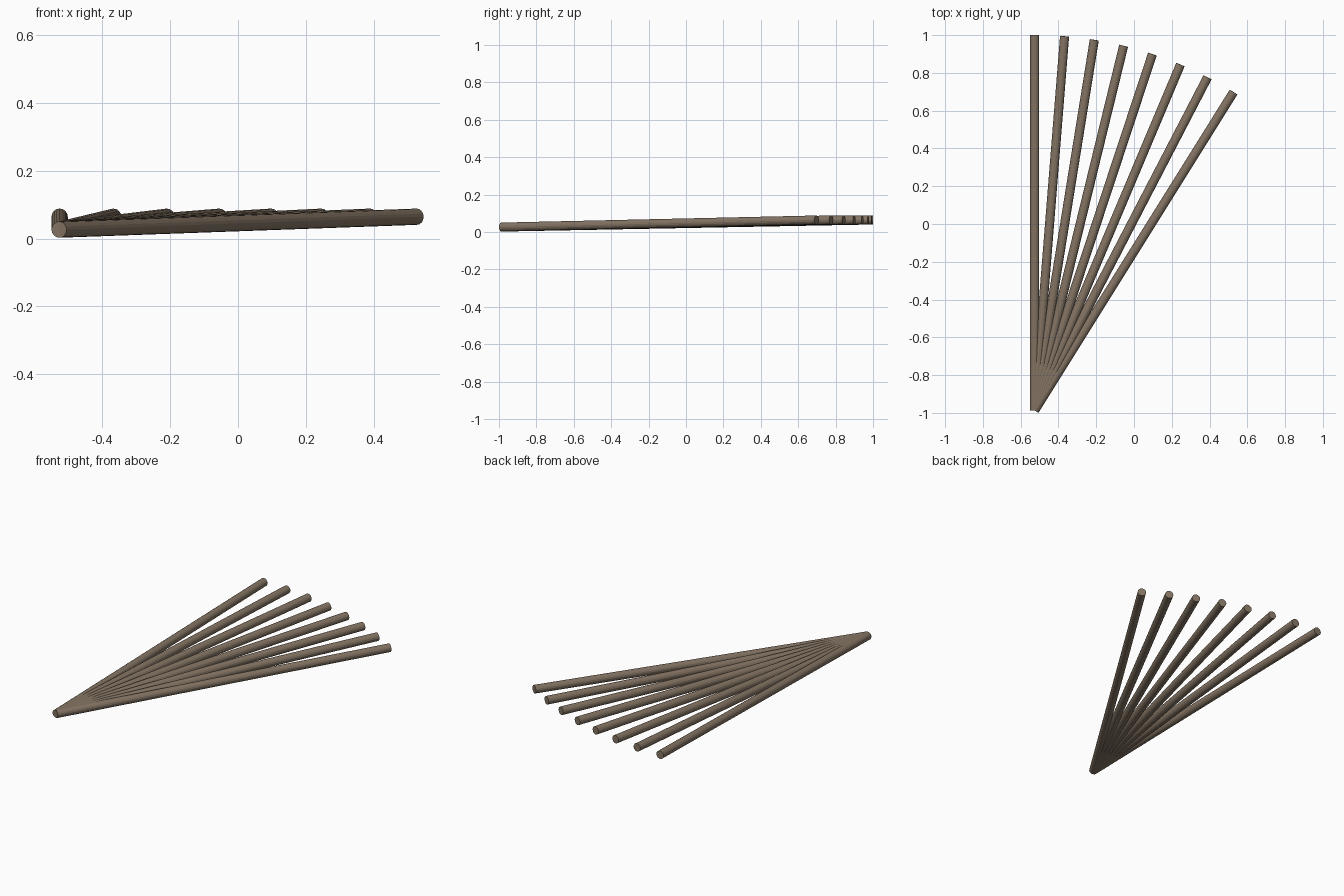
import bpy
from math import sin, cos, radians
from mathutils import Vector

if "Cube" in bpy.data.objects:
    bpy.data.objects.remove(bpy.data.objects["Cube"])

RADIUS, REACH, COUNT, SPREAD = 0.024, 1.987, 8, 32.0
pivot = Vector((-0.526, -0.987, 0.0265))
rise = 0.038

wood = bpy.data.materials.new("brown_wood")
wood.diffuse_color = (0.23, 0.175, 0.125, 1)
wood.use_nodes = True
wood.node_tree.nodes["Principled BSDF"].inputs["Base Color"].default_value = wood.diffuse_color


def rod(name, start, end):
    axis = end - start
    bpy.ops.mesh.primitive_cylinder_add(vertices=16, radius=RADIUS, depth=axis.length,
                                        location=(start + end) / 2)
    ob = bpy.context.object
    ob.name = name
    ob.rotation_euler = axis.to_track_quat('Z', 'Y').to_euler()
    ob.data.materials.append(wood)


# Eight straight rods fanning out from one shared end, rising slightly
for i in range(COUNT):
    a = radians(SPREAD * i / (COUNT - 1))
    rod(f"fan_rod_{i + 1}", pivot, pivot + Vector((REACH * sin(a), REACH * cos(a), rise)))
